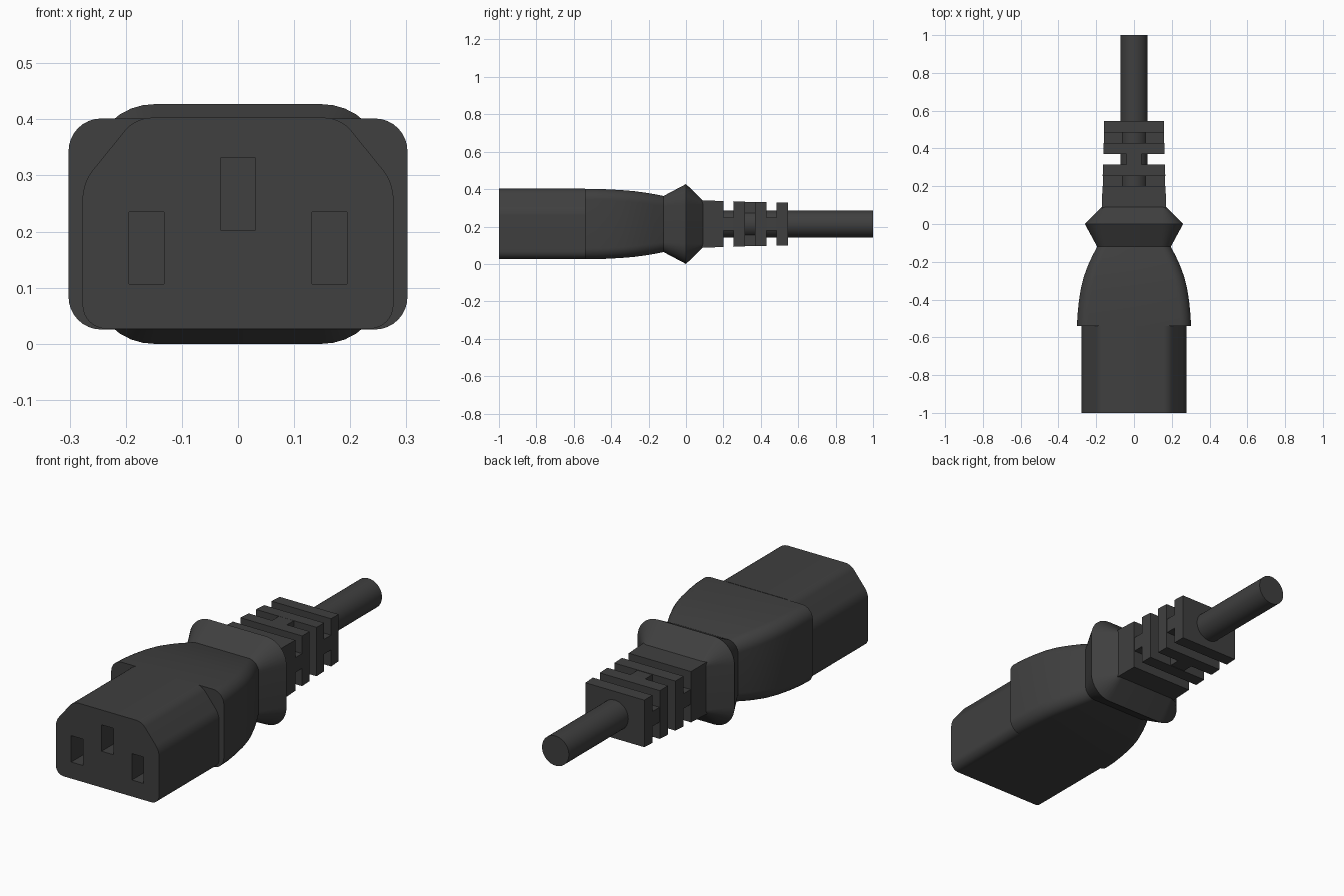
import bpy, bmesh, math
from mathutils import Vector

if "Cube" in bpy.data.objects:
    bpy.data.objects.remove(bpy.data.objects["Cube"])

CZ = 0.2135  # height of the cord axis
rubber = bpy.data.materials.new("dark_rubber")
rubber.diffuse_color = (0.05, 0.05, 0.05, 1)
rubber.use_nodes = True
rubber.node_tree.nodes["Principled BSDF"].inputs["Base Color"].default_value = rubber.diffuse_color


def rounded(points, n=8):
    """Closed outline from (x, z, corner_size) points, with circular corners."""
    out = []
    for i, (x, z, d) in enumerate(points):
        p = Vector((x, z))
        a = (Vector(points[i - 1][:2]) - p).normalized()
        b = (Vector(points[(i + 1) % len(points)][:2]) - p).normalized()
        if d == 0:
            out.append(p)
            continue
        w = math.sin(a.angle(b) / 2)
        for k in range(n + 1):
            t = k / n
            c0, c1, c2 = (1 - t) ** 2, 2 * w * t * (1 - t), t * t
            out.append(((p + a * d) * c0 + p * c1 + (p + b * d) * c2) / (c0 + c1 + c2))
    return out


def rect(w, h, d=0):
    return rounded([(-w, CZ - h, d), (w, CZ - h, d), (w, CZ + h, d), (-w, CZ + h, d)])


def loft(name, sections, smooth=True):
    """Skin a list of (y, outline) sections and cap both ends."""
    bm = bmesh.new()
    rings = [[bm.verts.new((p.x, y, p.y)) for p in o] for y, o in sections]
    for r, s in zip(rings, rings[1:]):
        for i in range(len(r)):
            bm.faces.new((r[i - 1], r[i], s[i], s[i - 1]))
    bm.faces.new(rings[0])
    bm.faces.new(rings[-1][::-1])
    bmesh.ops.recalc_face_normals(bm, faces=bm.faces)
    me = bpy.data.meshes.new(name)
    bm.to_mesh(me)
    bm.free()
    ob = bpy.data.objects.new(name, me)
    bpy.context.collection.objects.link(ob)
    me.materials.append(rubber)
    if smooth:
        activate(ob)
        bpy.ops.object.shade_smooth_by_angle(angle=math.radians(25))
    return ob


def activate(ob):
    bpy.ops.object.select_all(action='DESELECT')
    ob.select_set(True)
    bpy.context.view_layer.objects.active = ob


# Plug nose with two chamfered upper corners
nose = rounded([(-.277, .027, .042), (.277, .027, .042), (.277, .287, .03),
                (.183, .403, .03), (-.183, .403, .03), (-.277, .287, .03)])
plug = loft("plug_nose", [(-1, nose), (-.54, nose)])

# Three contact slots cut into the nose
for x, z in ((-.163, .171), (0, .267), (.163, .171)):
    bpy.ops.mesh.primitive_cube_add(size=1, location=(x, -.85, z))
    cutter = bpy.context.object
    cutter.scale = (.063, .7, .128)
    cutter.hide_render = True
    activate(plug)
    mod = plug.modifiers.new("contact_slot", 'BOOLEAN')
    mod.operation, mod.solver, mod.object = 'DIFFERENCE', 'EXACT', cutter
    bpy.ops.object.modifier_apply(modifier=mod.name)
    bpy.data.objects.remove(cutter)
activate(plug)
bpy.ops.object.shade_smooth_by_angle(angle=math.radians(25))

# Grip body curving in to the neck
body = [(-.54, .302, .188, .058), (-.48, .299, .188, .058), (-.41, .292, .185, .058),
        (-.34, .281, .181, .058), (-.28, .266, .176, .058), (-.22, .244, .168, .058),
        (-.17, .221, .160, .056), (-.12, .195, .150, .054)]
loft("grip_body", [(y, rect(w, h, d)) for y, w, h, d in body])

# Flared collar
collar = [(-.12, .195, .150, .054), (0, .26, .2135, .11), (.09, .17, .126, .02)]
loft("flared_collar", [(y, rect(w, h, d)) for y, w, h, d in collar])


# Strain relief: tapering blocks joined by thin webs
def half_size(y):
    t = (y - .09) / .455
    return .170 - .012 * t, .126 - .012 * t


blocks = [(.08, .2), (.255, .315), (.37, .43), (.485, .545)]
for i, (a, b) in enumerate(blocks):
    loft(f"relief_block_{i + 1}", [(y, rect(*half_size(y))) for y in (a, b)], False)
for i, ((_, a), (b, _)) in enumerate(zip(blocks, blocks[1:])):
    w, h = half_size(a)
    web = rect(.04, h - .002) if i == 1 else rect(w - .002, .036)
    loft(f"relief_web_{i + 1}", [(a, web), (b, web)], False)

# Cable
ring = [Vector((.072 * math.cos(k * math.tau / 40), CZ + .072 * math.sin(k * math.tau / 40)))
        for k in range(40)]
loft("cable", [(.1, ring), (1, ring)])
